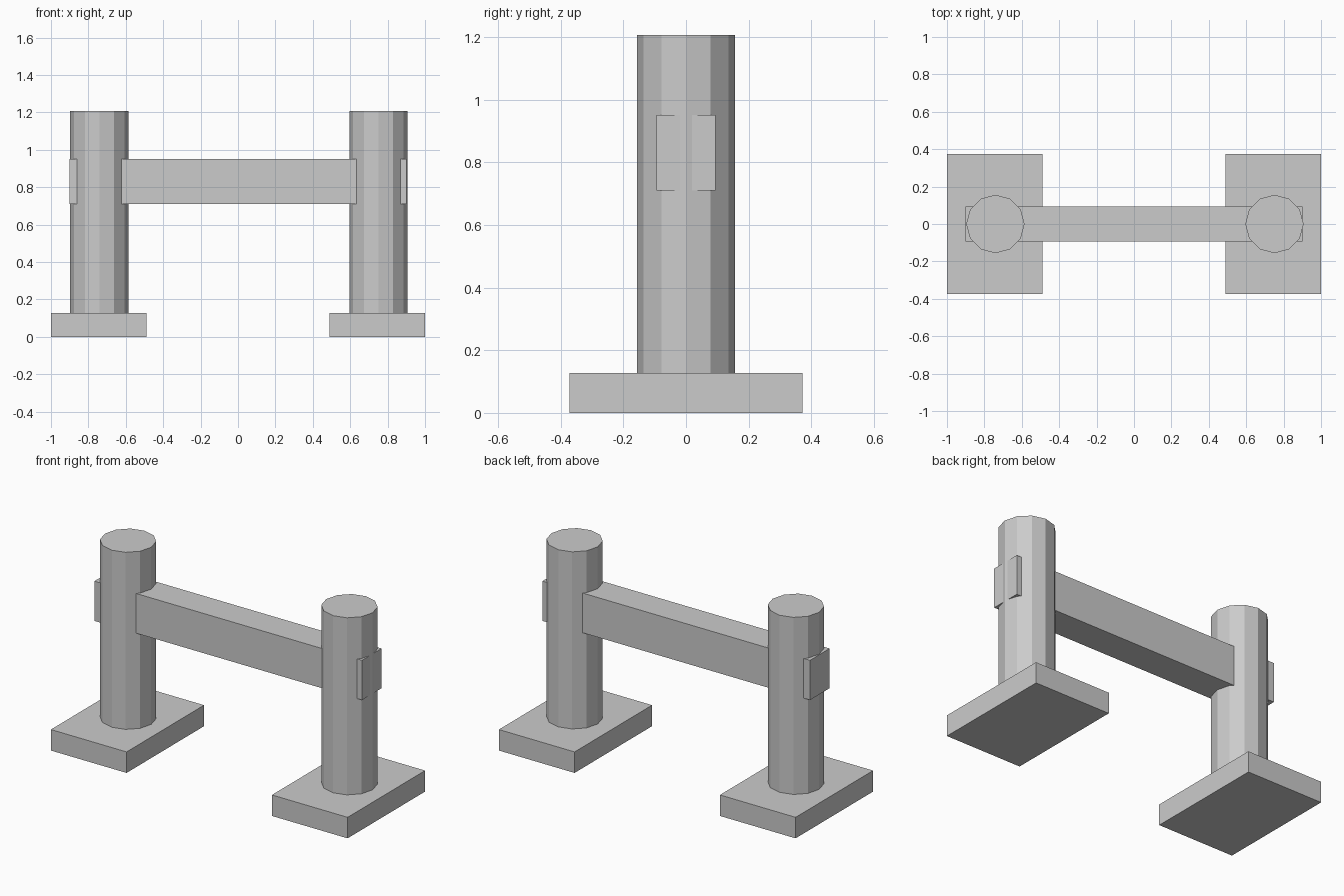
import bpy
import bmesh
from mathutils import Matrix

if "Cube" in bpy.data.objects:
    bpy.data.objects.remove(bpy.data.objects["Cube"])


def add_object(name, bm):
    mesh = bpy.data.meshes.new(name)
    bm.to_mesh(mesh)
    bm.free()
    obj = bpy.data.objects.new(name, mesh)
    bpy.context.collection.objects.link(obj)
    return obj


def box(name, center, size):
    bm = bmesh.new()
    mat = Matrix.Translation(center) @ Matrix.Diagonal((*size, 1))
    bmesh.ops.create_cube(bm, size=1, matrix=mat)
    return add_object(name, bm)


def post(name, x, radius, z0, z1, sides=12):
    # Low-poly cylinder with corners on the x and y axes
    bm = bmesh.new()
    bmesh.ops.create_cone(bm, cap_ends=True, segments=sides, radius1=radius,
                          radius2=radius, depth=z1 - z0,
                          matrix=Matrix.Translation((x, 0, (z0 + z1) / 2)))
    return add_object(name, bm)


BASE_H = 0.128

# Foot slabs and the posts standing on them
for side, base_x, post_x in (("left", -0.745, -0.741), ("right", 0.745, 0.751)):
    box(f"{side}_base", (base_x, 0, BASE_H / 2), (0.51, 0.746, BASE_H))
    post(f"{side}_post", post_x, 0.156, BASE_H, 1.207)

# Cross rail running through both posts
box("cross_rail", (0, 0, 0.831), (1.804, 0.189, 0.242))
